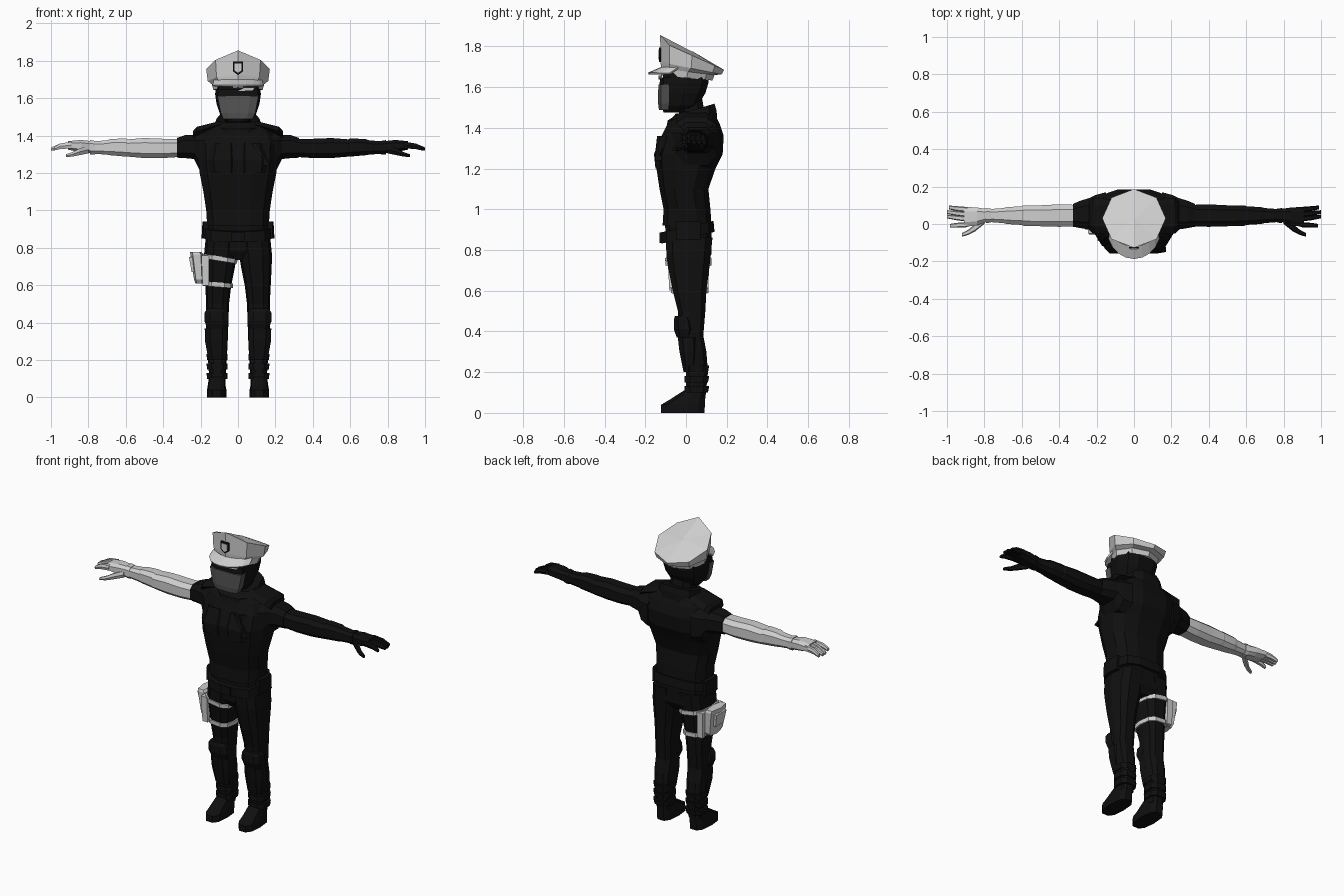
import bpy, bmesh, math
from mathutils import Vector


def material(name, value):
    m = bpy.data.materials.new(name)
    m.diffuse_color = (value, value, value, 1)
    return m


BLACK = material("black cloth", 0.005)
WHITE = material("off white", 0.62)
GREY = material("mask grey", 0.09)


def finish(name, bm, mat):
    bmesh.ops.recalc_face_normals(bm, faces=bm.faces)
    me = bpy.data.meshes.new(name)
    bm.to_mesh(me)
    bm.free()
    me.materials.append(mat)
    ob = bpy.data.objects.new(name, me)
    bpy.context.collection.objects.link(ob)
    return ob


def loft(name, rings, mat, n=8, axis="z", power=0.7, phase=0.5, tilt=0, side=1):
    """Skin rings (position, a0, a1, b0, b1): a,b = x,y along z or y,z along x."""
    ang = [(i + phase) * math.tau / n - math.pi / 2 for i in range(n)]
    rnd = lambda v: math.copysign(abs(v) ** power, v) if abs(v) > 1e-6 else 0
    unit = [(rnd(math.cos(a)), rnd(math.sin(a))) for a in ang]
    ma, mb = max(u[0] for u in unit), max(u[1] for u in unit)
    bm = bmesh.new()
    loops = []
    for r in rings:
        t, a0, a1, b0, b1 = r[:5]
        slope = r[5] if len(r) > 5 else tilt
        loop = []
        for u, v in unit:
            a = (a0 + a1) / 2 + (a1 - a0) / 2 * u / ma
            b = (b0 + b1) / 2 + (b1 - b0) / 2 * v / mb
            co = (a * side, b, t + slope * (b - (b0 + b1) / 2)) if axis == "z" else (t * side, a, b)
            loop.append(bm.verts.new(co))
        loops.append(loop)
    for p, q in zip(loops, loops[1:]):
        for i in range(n):
            j = (i + 1) % n
            bm.faces.new((p[i], p[j], q[j], q[i]))
    bm.faces.new(loops[0])
    bm.faces.new(loops[-1])
    return finish(name, bm, mat)


def plate(name, pts, thick, mat):
    """Thin slab: outline points extruded along y."""
    bm = bmesh.new()
    f = bm.faces.new([bm.verts.new(p) for p in pts])
    new = bmesh.ops.extrude_face_region(bm, geom=[f])["geom"]
    bmesh.ops.translate(bm, vec=(0, thick, 0), verts=[v for v in new if isinstance(v, bmesh.types.BMVert)])
    return finish(name, bm, mat)


def box(name, x0, x1, y0, y1, z0, z1, mat, side=1):
    return loft(name, [(z0, x0, x1, y0, y1), (z1, x0, x1, y0, y1)], mat, n=4, side=side)


# Torso, hips and belt
loft("torso", [(.92, -.165, .165, -.115, .125), (1.0, -.17, .17, -.11, .12),
               (1.1, -.185, .185, -.13, .11), (1.2, -.205, .205, -.145, .145),
               (1.27, -.212, .212, -.15, .18), (1.36, -.215, .215, -.12, .185),
               (1.42, -.19, .19, -.09, .165), (1.47, -.12, .12, -.05, .14)], BLACK, n=12)
loft("hips", [(.735, -.04, .04, -.06, .10), (.78, -.17, .17, -.09, .125),
              (.94, -.165, .165, -.105, .125)], BLACK, n=12)
loft("belt", [(.86, -.178, .178, -.12, .14), (.915, -.178, .178, -.12, .135)], BLACK, n=12, tilt=.22)
box("buckle", -.035, .035, -.13, -.10, .835, .885, BLACK)
loft("collar", [(1.40, -.13, .13, -.10, .155), (1.46, -.125, .125, -.09, .15),
                (1.49, -.115, .115, -.05, .14, .3)], BLACK, n=10, tilt=.2)
# Chest plates and diagonal strap
for s in (1, -1):
    loft("chest_plate", [(1.20, .01, .15, -.15, -.10), (1.27, .008, .16, -.157, -.10),
                         (1.36, .015, .14, -.125, -.06)], BLACK, n=6, side=s)
    loft("belt_pouch", [(.85, .15, .195, -.05, .07), (.94, .15, .19, -.05, .07)], BLACK, n=6, side=s)
plate("chest_strap", [(.07, -.142, 1.36), (.10, -.142, 1.36), (.17, -.15, 1.24), (.14, -.155, 1.24)], .03, BLACK)

# Limbs, mirrored
for s in (1, -1):
    tag = "left_" if s == 1 else "right_"
    skin = BLACK if s == 1 else WHITE
    loft(tag + "shoulder_pad", [(.09, -.05, .13, 1.44, 1.48), (.22, -.05, .14, 1.40, 1.447),
                                (.24, -.03, .12, 1.38, 1.425)], BLACK, axis="x", n=6, side=s)
    loft(tag + "sleeve", [(.15, -.09, .17, 1.20, 1.43), (.205, -.055, .155, 1.215, 1.42),
                          (.235, -.03, .14, 1.275, 1.405), (.285, -.022, .125, 1.28, 1.402),
                          (.325, -.015, .108, 1.282, 1.388)], BLACK, axis="x", side=s)
    loft(tag + "arm", [(.30, -.012, .102, 1.287, 1.383), (.40, -.015, .105, 1.28, 1.383),
                       (.50, -.012, .10, 1.28, 1.387), (.59, -.01, .10, 1.288, 1.38),
                       (.60, -.005, .095, 1.288, 1.385), (.68, 0, .09, 1.295, 1.382),
                       (.70, .005, .085, 1.298, 1.375), (.79, .012, .078, 1.305, 1.368)],
         skin, axis="x", side=s)
    loft(tag + "cuff", [(.765, .008, .082, 1.30, 1.372), (.79, .005, .085, 1.30, 1.376)],
         skin, axis="x", side=s)
    loft(tag + "palm", [(.78, .015, .08, 1.305, 1.37), (.84, -.008, .088, 1.312, 1.377),
                        (.91, -.015, .092, 1.325, 1.37)], skin, axis="x", n=8, side=s)
    # Fingers fan outward, thumb points forward
    for k, (y0, y1, tip) in enumerate([(-.004, -.010, .985), (.026, .040, 1.0), (.050, .064, 1.0), (.076, .089, .99)]):
        loft(tag + "finger", [(.89, y0 - .013, y0 + .015, 1.332, 1.367),
                              (.95, (y0 + y1) / 2 - .013, (y0 + y1) / 2 + .013, 1.328, 1.358),
                              (tip, y1 - .010, y1 + .010, 1.32, 1.337)], skin, axis="x", n=6, side=s)
    loft(tag + "thumb", [(.80, .0, .04, 1.305, 1.345), (.85, -.04, .0, 1.295, 1.33),
                         (.885, -.058, -.03, 1.288, 1.312), (.92, -.068, -.048, 1.285, 1.30)],
         skin, axis="x", n=6, side=s)
    # Leg from ankle to hip
    loft(tag + "leg", [(.07, .068, .152, .0, .095), (.2, .06, .16, .0, .108), (.3, .055, .17, -.015, .10),
                       (.38, .052, .17, -.03, .085), (.5, .048, .17, -.04, .095), (.6, .036, .175, -.065, .10),
                       (.7, .016, .18, -.085, .113), (.76, .006, .182, -.095, .12),
                       (.86, .0, .172, -.10, .13)], BLACK, n=10, side=s)
    loft(tag + "knee_pad", [(.37, .065, .165, -.045, .03), (.41, .05, .18, -.06, .04),
                            (.455, .055, .178, -.06, .03), (.475, .07, .165, -.055, .01)], BLACK, side=s)
    loft(tag + "shin_guard", [(.20, .065, .158, -.012, .05), (.30, .055, .176, -.032, .06),
                              (.37, .055, .178, -.04, .06)], BLACK, side=s)
    for z in (.10, .15, .20):
        loft(tag + "ankle_strap", [(z, .057, .166, -.007, .108), (z + .032, .055, .168, -.007, .114)],
             BLACK, side=s)
    loft(tag + "boot", [(0, .062, .166, -.122, .09), (.04, .062, .166, -.122, .093),
                        (.062, .066, .162, -.085, .094), (.11, .068, .155, -.01, .095)],
         BLACK, n=10, side=s)

# Thigh holster with straps
for z, x0, x1, y0, y1 in ((.73, .005, .192, -.10, .125), (.59, .028, .188, -.073, .11)):
    ob = loft("thigh_strap", [(z, x0, x1, y0, y1), (z + .025, x0 - .002, x1, y0 - .002, y1)],
              WHITE, n=10, side=-1)
    for v in ob.data.vertices:
        v.co.z += -.16 * (v.co.x + .10) * (1 if z > .7 else .5)
for y0, y1, in ((-.09, -.055), (.075, .115)):
    loft("strap_upright", [(.60, .155, .19, y0 + .008, y1 - .006), (.76, .155, .196, y0, y1)],
         WHITE, n=4, side=-1)
loft("holster", [(.61, .185, .228, -.03, .07), (.63, .183, .235, -.045, .085),
                 (.765, .185, .255, -.055, .095), (.778, .195, .256, -.05, .09)], WHITE, n=6, side=-1)
loft("holster_flap", [(.67, .23, .248, -.02, .06), (.75, .23, .262, -.03, .07)], WHITE, n=4, side=-1)

# Head, neck, goggles and face mask
loft("neck", [(1.42, -.07, .07, -.03, .10), (1.54, -.07, .07, -.04, .08)], BLACK)
loft("head", [(1.475, -.06, .06, -.11, .0), (1.51, -.095, .095, -.12, .06), (1.57, -.115, .115, -.122, .095),
              (1.62, -.122, .122, -.118, .11), (1.67, -.12, .12, -.11, .11)], BLACK, n=10)
loft("goggles", [(1.612, -.11, .11, -.13, -.05), (1.648, -.105, .105, -.127, -.05)], BLACK)
loft("mask", [(1.488, -.078, .078, -.133, -.075), (1.52, -.092, .092, -.137, -.07),
              (1.612, -.11, .11, -.136, -.07)], GREY, n=8, power=.6)
plate("brow_trim", [(0, -.134, 1.638), (.08, -.128, 1.642), (.09, -.128, 1.656), (.03, -.134, 1.656)], .009, WHITE)

# Peaked cap: band flares to a tilted crown with a raised front
cap = loft("cap_crown", [(1.645, -.132, .132, -.122, .13, -.1), (1.675, -.14, .14, -.122, .14, -.12),
                         (1.692, -.162, .162, -.125, .175, -.2), (1.755, -.17, .17, -.127, .187, -.45),
                         (1.775, -.003, .003, .027, .033, 0)], WHITE, n=8, power=1, phase=0)
for v in cap.data.vertices:
    if v.co.y < -.12 and v.co.z > 1.8:
        v.co.z += .03

bm = bmesh.new()
rows = []
for i in range(9):
    a = math.radians(198 + 18 * i)
    c, s = math.cos(a), math.sin(a)
    rows.append([bm.verts.new(p) for p in ((.132 * c, .118 * s, 1.695), (.14 * c, -.03 + .155 * s, 1.666))])
for p, q in zip(rows, rows[1:]):
    bm.faces.new((p[0], p[1], q[1], q[0]))
visor = finish("cap_visor", bm, WHITE)
mod = visor.modifiers.new("thickness", "SOLIDIFY")
mod.thickness = .01
mod.offset = 0

# Cap badge: dark shield behind a smaller pale one
for name, k, y, mat in (("badge_rim", 1, -.132, BLACK), ("badge", .7, -.136, WHITE)):
    shield = [(-.028, .033), (.028, .033), (.028, -.018), (0, -.038), (-.028, -.018)]
    plate(name, [(x * k, y, 1.762 + z * k) for x, z in shield], .009, mat)
